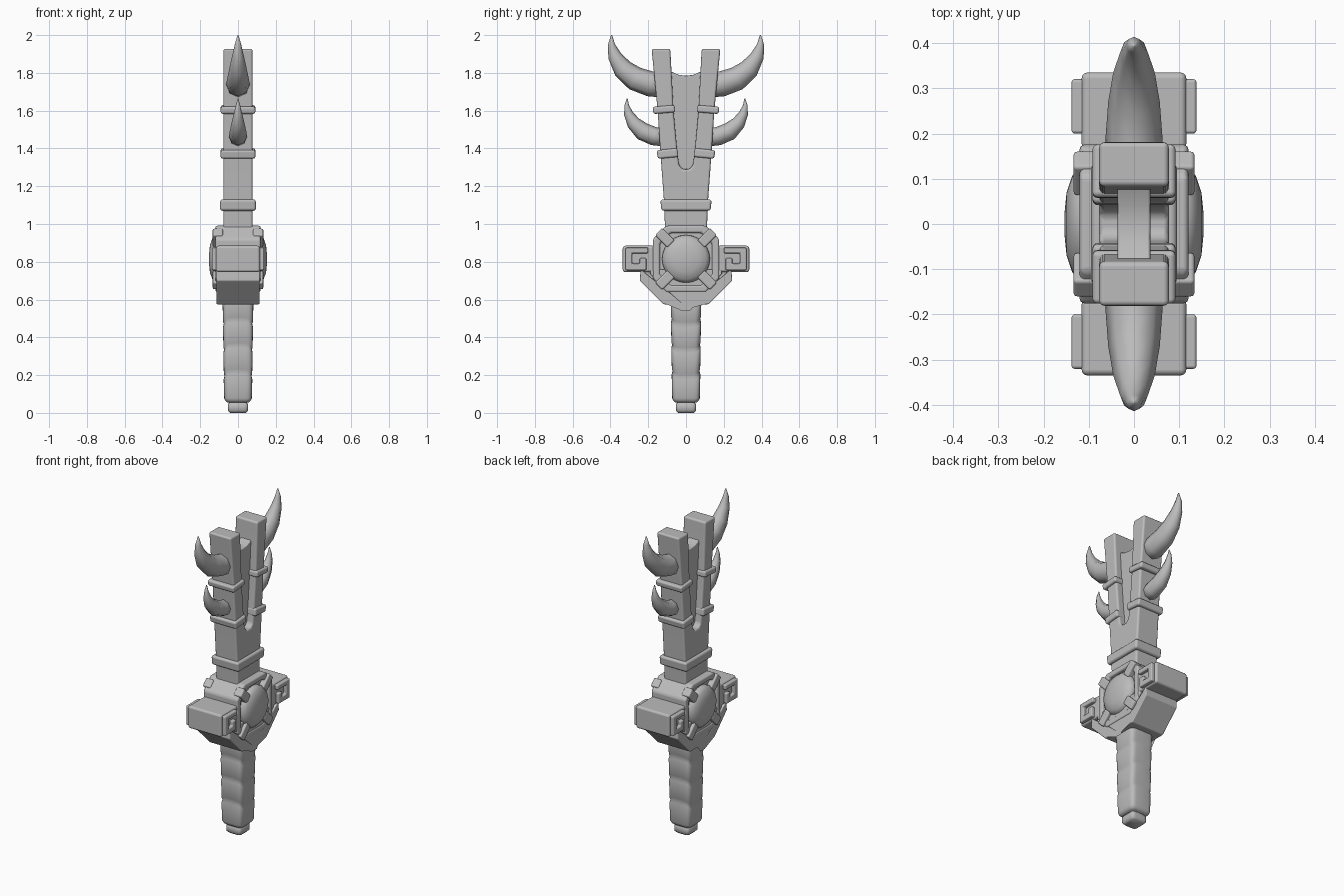
import bpy, bmesh, math
from mathutils import Vector

old = bpy.data.objects.get("Cube")
if old:
    bpy.data.objects.remove(old, do_unlink=True)

GREY = (0.5, 0.5, 0.5, 1)
mat = bpy.data.materials.new("plain grey")
mat.use_nodes = True
mat.diffuse_color = GREY
mat.node_tree.nodes["Principled BSDF"].inputs["Base Color"].default_value = GREY


def finish(bm, name, bevel=0.0):
    """Turn a bmesh into a smooth shaded object with optional rounded edges."""
    bmesh.ops.recalc_face_normals(bm, faces=bm.faces)
    for f in bm.faces:
        f.smooth = True
    me = bpy.data.meshes.new(name)
    bm.to_mesh(me)
    bm.free()
    me.materials.append(mat)
    ob = bpy.data.objects.new(name, me)
    bpy.context.collection.objects.link(ob)
    if bevel:
        mod = ob.modifiers.new("rounded edges", "BEVEL")
        mod.width = bevel
        mod.segments = 3
        mod.limit_method = "ANGLE"
        mod.angle_limit = math.radians(25)
        mod.harden_normals = True
    return ob


def prism(name, pts, x0, x1, bevel=0.012):
    """Extrude a y-z outline from x0 to x1."""
    bm = bmesh.new()
    face = bm.faces.new([bm.verts.new((x0, y, z)) for y, z in pts])
    ext = bmesh.ops.extrude_face_region(bm, geom=[face])
    moved = [v for v in ext["geom"] if isinstance(v, bmesh.types.BMVert)]
    bmesh.ops.translate(bm, verts=moved, vec=(x1 - x0, 0, 0))
    return finish(bm, name, bevel)


def slab(name, pts, half, bevel=0.012):
    return prism(name, pts, -half, half, bevel)


def rect(y0, y1, z0, z1):
    return [(y0, z0), (y1, z0), (y1, z1), (y0, z1)]


def mirrored(half):
    """Close a half outline, listed from bottom to top, across y = 0."""
    return half + [(-y, z) for y, z in reversed(half) if y > 0]


def loft(name, rings):
    """Skin a list of equal point rings and cap both ends."""
    bm = bmesh.new()
    loops = [[bm.verts.new(p) for p in ring] for ring in rings]
    n = len(loops[0])
    for a, b in zip(loops, loops[1:]):
        for i in range(n):
            j = (i + 1) % n
            bm.faces.new((a[i], a[j], b[j], b[i]))
    bm.faces.new(loops[0])
    bm.faces.new(loops[-1])
    return finish(bm, name)


def rounded_ring(half, z, wave, n=32, power=0.35):
    ring = []
    for i in range(n):
        t = 2 * math.pi * i / n
        c, s = math.cos(t), math.sin(t)
        ring.append((math.copysign(abs(c) ** power, c) * half,
                     math.copysign(abs(s) ** power, s) * half,
                     z - wave * math.cos(2 * t)))
    return ring


# Pommel and wrapped grip with wavy seams
loft("pommel", [rounded_ring(a, z, 0) for a, z in
                [(0.042, 0), (0.054, 0.012), (0.054, 0.045), (0.046, 0.055), (0.046, 0.08)]])
grip = [rounded_ring(0.058, 0.055, 0), rounded_ring(0.068, 0.065, 0)]
seams = [0.07, 0.21, 0.35, 0.485, 0.62]
for k, (lo, hi) in enumerate(zip(seams, seams[1:])):
    w0, w1 = (0 if k == 0 else 0.013), 0.013
    a = 0.073 + 0.002 * k
    grip += [rounded_ring(a, lo + 0.008, w0), rounded_ring(a + 0.003, hi - 0.02, w1),
             rounded_ring(a - 0.002, hi, w1)]
loft("grip", grip)

# Guard: lower cradle, filler plate and side blocks with curled hooks
cradle = [(0.24, 0.76), (0.245, 0.70), (0.12, 0.575)]
inner = [(0.085, 0.635), (0.19, 0.735), (0.19, 0.76)]
slab("guard_cradle", cradle + [(-y, z) for y, z in reversed(cradle)]
     + [(-y, z) for y, z in inner] + [(y, z) for y, z in reversed(inner)], 0.115)
slab("guard_core", mirrored([(0.11, 0.6), (0.22, 0.72), (0.2, 0.86), (0.1, 0.96)]), 0.095)
for s, end in ((-1, "front"), (1, "back")):
    slab(end + "_guard_block", rect(s * 0.165, s * 0.335, 0.745, 0.885), 0.116, 0.014)
    hook = [(0.2, 0.845), (0.2, 0.875), (0.32, 0.875), (0.32, 0.755), (0.21, 0.755),
            (0.21, 0.82), (0.245, 0.82), (0.245, 0.79), (0.285, 0.79), (0.285, 0.845)]
    for side, word in ((-1, "right"), (1, "left")):
        prism(f"{end}_{word}_hook", [(s * y, z) for y, z in hook],
              side * 0.1, side * 0.138, 0.007)

# Octagonal frame, domed gem and corner claws on both sides
MID = 0.815


def octagon(half, cut):
    q = [(half, cut), (cut, half), (-cut, half), (-half, cut),
         (-half, -cut), (-cut, -half), (cut, -half), (half, -cut)]
    return [(y, MID + z) for y, z in q]


slab("gem_backing", octagon(0.165, 0.098), 0.1)
bm = bmesh.new()
rings = [[bm.verts.new((x, y, z)) for y, z in octagon(h, c)]
         for x, h, c in ((-0.12, 0.176, 0.105), (0.12, 0.176, 0.105),
                         (0.12, 0.138, 0.08), (-0.12, 0.138, 0.08))]
for a, b in zip(rings, rings[1:] + rings[:1]):
    for i in range(8):
        j = (i + 1) % 8
        bm.faces.new((a[i], a[j], b[j], b[i]))
finish(bm, "gem_frame", 0.012)

for side, word in ((-1, "right"), (1, "left")):
    dome = []
    for x, r in ((0.08, 0.128), (0.118, 0.126), (0.136, 0.108), (0.149, 0.07), (0.154, 0.02)):
        dome.append([(side * x, r * math.cos(k * math.pi / 12),
                      MID + r * math.sin(k * math.pi / 12)) for k in range(24)])
    loft(word + "_gem", dome)
    for k in range(4):
        t = math.radians(45 + 90 * k)
        out = Vector((math.cos(t), math.sin(t)))
        across = Vector((-out.y, out.x))
        corners = [out * r + across * w for r, w in
                   ((0.112, -0.027), (0.205, -0.027), (0.205, 0.027), (0.112, 0.027))]
        prism(f"{word}_claw_{k + 1}", [(p.x, p.y + MID) for p in corners],
              side * 0.08, side * 0.134, 0.009)

# Forked blade with a thin web between the prongs
fork = [(0.11, 0.93), (0.115, 1.1), (0.135, 1.37), (0.15, 1.6), (0.182, 1.927), (0.083, 1.927),
        (0.066, 1.6), (0.046, 1.38), (0.036, 1.31), (0.018, 1.29)]
slab("forked_blade", fork + [(-y, z) for y, z in reversed(fork)], 0.077)
slab("web", mirrored([(0.04, 1.27), (0.085, 1.81), (0.04, 1.79), (0, 1.785)]), 0.036, 0.006)
slab("blade_collar", [(-0.13, 1.07), (0.13, 1.07), (0.136, 1.13), (-0.136, 1.13)], 0.095, 0.014)


# Horns: eight sided tapering sweeps along a curved path
def horn(name, s, path):
    rings = []
    for i, (y, z, wide, thick) in enumerate(path):
        a, b = path[max(i - 1, 0)], path[min(i + 1, len(path) - 1)]
        d = Vector((b[0] - a[0], b[1] - a[1])).normalized()
        ring = []
        for k in range(8):
            t = math.pi * k / 4
            c, n = wide * math.cos(t), thick * math.sin(t)
            ring.append((c, s * (y - d.y * n), z + d.x * n))
        rings.append(ring)
    loft(name, rings)


upper = [(0.12, 1.735, 0.062, 0.066), (0.19, 1.742, 0.063, 0.067), (0.27, 1.77, 0.057, 0.064),
         (0.335, 1.822, 0.046, 0.053), (0.378, 1.89, 0.031, 0.036),
         (0.395, 1.95, 0.017, 0.019), (0.394, 2.0, 0.003, 0.003)]
lower = [(0.11, 1.457, 0.047, 0.047), (0.17, 1.465, 0.048, 0.049), (0.23, 1.49, 0.044, 0.048),
         (0.278, 1.535, 0.034, 0.037), (0.305, 1.585, 0.022, 0.024),
         (0.314, 1.63, 0.011, 0.012), (0.311, 1.665, 0.002, 0.002)]
for s, end in ((-1, "front"), (1, "back")):
    horn(end + "_upper_horn", s, upper)
    horn(end + "_lower_horn", s, lower)
    for level, band in (("lower", [(0.04, 1.355), (0.148, 1.345), (0.156, 1.39), (0.046, 1.402)]),
                        ("upper", [(0.056, 1.592), (0.172, 1.582), (0.178, 1.62), (0.06, 1.63)])):
        slab(f"{end}_{level}_prong_collar", [(s * y, z) for y, z in band], 0.092, 0.012)
